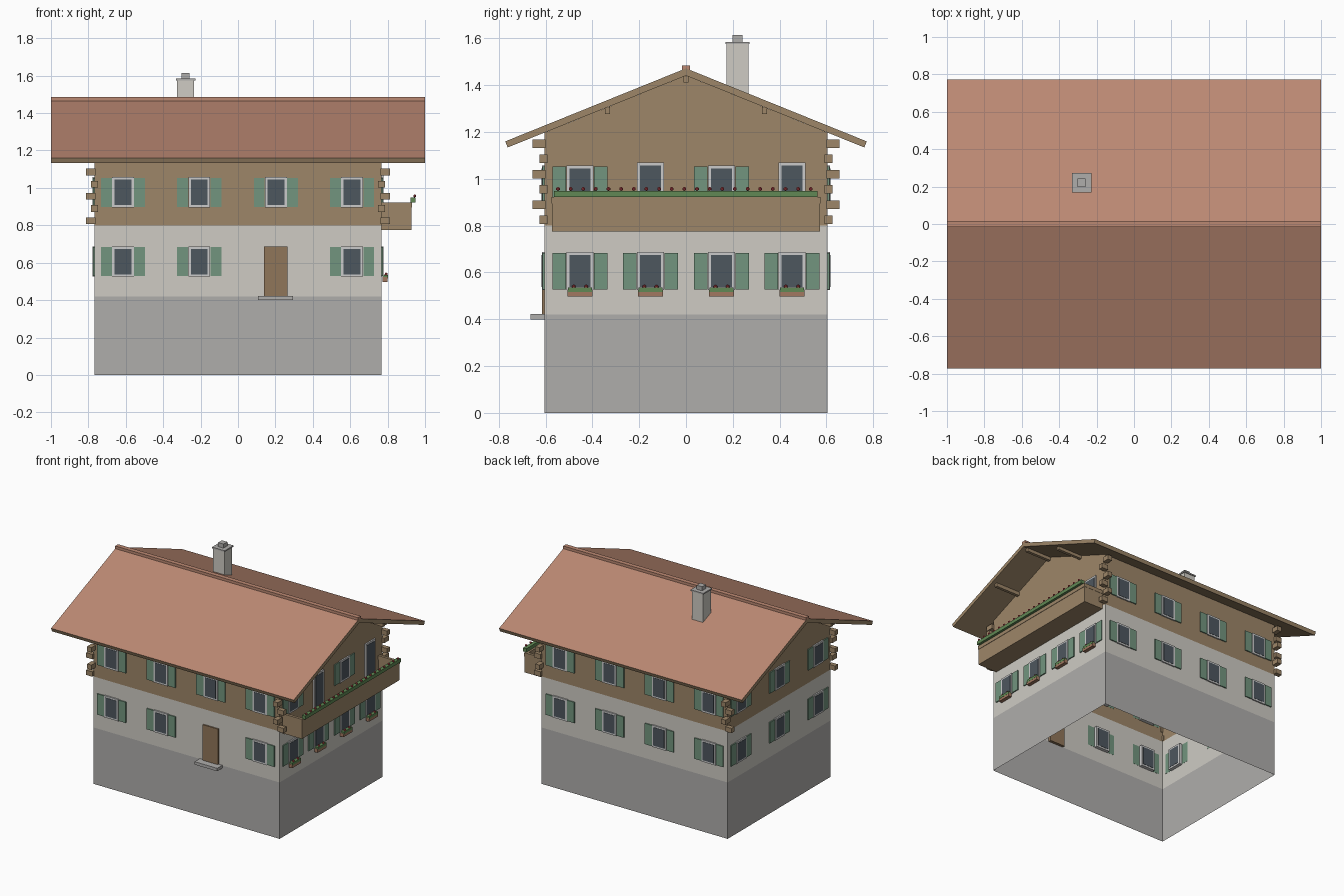
import bpy, bmesh
from mathutils import Matrix

if "Cube" in bpy.data.objects:
    bpy.data.objects.remove(bpy.data.objects["Cube"])

X, Y = 0.767, 0.605          # half size of the house walls


def mat(name, r, g, b):
    m = bpy.data.materials.new(name)
    m.diffuse_color = (r, g, b, 1)
    m.use_nodes = True
    m.node_tree.nodes["Principled BSDF"].inputs["Base Color"].default_value = m.diffuse_color
    return m


WOOD = mat("wood", .34, .24, .14)
DOOR = mat("door_wood", .28, .18, .10)
TILE = mat("tile", .50, .25, .17)
PLASTER = mat("plaster", .62, .60, .55)
STONE = mat("stone", .43, .42, .41)
FRAME = mat("frame", .60, .60, .58)
GLASS = mat("glass", .076, .095, .114)
GREEN = mat("shutter_green", .17, .30, .21)
LEAF = mat("leaf", .12, .25, .09)
RED = mat("flower_red", .50, .06, .07)
POT = mat("planter", .36, .19, .12)


def finish(name, bm, *mats):
    bmesh.ops.recalc_face_normals(bm, faces=bm.faces)
    me = bpy.data.meshes.new(name)
    bm.to_mesh(me)
    bm.free()
    for m in mats:
        me.materials.append(m)
    ob = bpy.data.objects.new(name, me)
    bpy.context.collection.objects.link(ob)
    return ob


def boxes(name, material, spans):
    """One object from many boxes, each (x0, x1, y0, y1, z0, z1)."""
    bm = bmesh.new()
    for x0, x1, y0, y1, z0, z1 in spans:
        m = Matrix.Translation(((x0 + x1) / 2, (y0 + y1) / 2, (z0 + z1) / 2))
        bmesh.ops.create_cube(bm, size=1, matrix=m @ Matrix.Diagonal(
            (abs(x1 - x0), abs(y1 - y0), abs(z1 - z0), 1)))
    return finish(name, bm, material)


def on_wall(side, u0, u1, d0, d1, z0, z1):
    """Box span given along a wall (u) and outward from it (d)."""
    if side in ("front", "back"):
        s = -1 if side == "front" else 1
        return (u0, u1, s * (Y + d0), s * (Y + d1), z0, z1)
    s = -1 if side == "left" else 1
    return (s * (X + d0), s * (X + d1), u0, u1, z0, z1)


def shell(name, material, z0, z1, apex=None):
    """Open wall ring, optionally with gables on the x ends."""
    bm = bmesh.new()
    prof = [(-Y, z0), (-Y, z1)] + ([(0, apex)] if apex else []) + [(Y, z1), (Y, z0)]
    a = [bm.verts.new((-X, y, z)) for y, z in prof]
    b = [bm.verts.new((X, y, z)) for y, z in prof]
    bm.faces.new(a)
    bm.faces.new(b)
    for i, j in ((0, 1), (-2, -1)):
        bm.faces.new((a[i], a[j], b[j], b[i]))
    return finish(name, bm, material)


# Walls
shell("stone_base", STONE, 0, 0.42)
shell("plaster_walls", PLASTER, 0.42, 0.80)
shell("timber_walls", WOOD, 0.80, 1.197, 1.441)

# Roof slab: tiled top, wooden edges and underside
prof = [(0, 1.472), (.772, 1.16), (.762, 1.134), (0, 1.441), (-.762, 1.134), (-.772, 1.16)]
bm = bmesh.new()
a = [bm.verts.new((-1, y, z)) for y, z in prof]
b = [bm.verts.new((1, y, z)) for y, z in prof]
for end in (a, b):
    bm.faces.new((end[0], end[1], end[2], end[3]))
    bm.faces.new((end[0], end[3], end[4], end[5]))
for i in range(6):
    j = (i + 1) % 6
    f = bm.faces.new((a[i], a[j], b[j], b[i]))
    f.material_index = 1 if i in (0, 5) else 0
finish("roof", bm, WOOD, TILE)
boxes("ridge_cap", TILE, [(-1, 1, -.017, .017, 1.462, 1.485)])
boxes("purlins", WOOD, [(-.97, .97, y - .011, y + .011, z, z + .028)
                        for y, z in ((0, 1.412), (-.335, 1.278), (.335, 1.278))])

# Chimney
cx, cy = -.28, .22
for name, h, z0, z1, m in (("chimney", .046, 1.30, 1.575, PLASTER),
                           ("chimney_cap", .052, 1.575, 1.585, STONE),
                           ("chimney_pot", .022, 1.585, 1.615, STONE)):
    boxes(name, m, [(cx - h, cx + h, cy - h, cy + h, z0, z1)])

# Windows and shutters on every wall: (side, centre, z0, z1, shutters)
LOW, UP = (.525, .687), (.895, 1.057)
long_u = (-.615, -.207, .203, .61)
gable_u = (-.453, -.152, .152, .453)
wins = []
for u in long_u:
    wins += [("front", u, *UP, True), ("back", u, *UP, True), ("back", u, *LOW, True)]
    if u != .203:
        wins.append(("front", u, *LOW, True))
for i, u in enumerate(gable_u):
    wins.append(("right", u, *LOW, True))
    wins.append(("right", u, *UP, True) if i % 2 == 0 else ("right", u, .80, 1.07, False))
for u in (-.453, 0, .453):
    wins += [("left", u, *LOW, True), ("left", u, *UP, True)]

boxes("window_frames", FRAME, [on_wall(s, u - .058, u + .058, -.025, .010, z0, z1)
                               for s, u, z0, z1, _ in wins])
boxes("window_panes", GLASS, [on_wall(s, u - .045, u + .045, -.027, .012, z0 + .013, z1 - .013)
                              for s, u, z0, z1, _ in wins])
boxes("shutters", GREEN, [on_wall(s, u + k * .060, u + k * .118, -.001, .008, z0 + .003, z1 - .004)
                          for s, u, z0, z1, sh in wins if sh for k in (-1, 1)])

# Front door and step
boxes("front_door", DOOR, [on_wall("front", .139, .265, -.02, .010, .42, .687)])
boxes("door_step", STONE, [on_wall("front", .108, .294, 0, .060, .40, .422)])

# Crossing log ends at the corners
logs, w = [], .018
for sx in (-1, 1):
    for sy in (-1, 1):
        for z in (1.15, 1.02, .89):
            logs.append((sx * (X - w), sx * (X + w), sy * (Y - .005), sy * (Y + .05), z - w, z + w))
        for z in (1.085, .955, .825):
            logs.append((sx * (X - .005), sx * (X + .046), sy * (Y - .013), sy * (Y + .021), z - w, z + w))
boxes("log_ends", WOOD, logs)

# Balcony on the right gable
boxes("balcony_floor", WOOD, [(X, .928, -.573, .573, .775, .797)])
boxes("balcony_panels", WOOD, [(.912, .928, -.573, .573, .797, .895)] +
      [(X, .912, s * .557, s * .573, .797, .895) for s in (-1, 1)])
boxes("balcony_rail", WOOD, [(.908, .931, -.575, .575, .895, .922)] +
      [(X, .908, s * .555, s * .575, .895, .922) for s in (-1, 1)])

# Flower boxes under the lower right windows, foliage and blossoms
boxes("window_planters", POT, [on_wall("right", u - .053, u + .053, .006, .033, .497, .524)
                               for u in gable_u])
boxes("window_foliage", LEAF, [on_wall("right", u - .051, u + .051, .008, .034, .516, .535)
                               for u in gable_u])
boxes("balcony_foliage", LEAF, [(.922, .950, -.565, .562, .922, .948)])
bm = bmesh.new()
spots = [(.945, -.547 + i * .054, .957) for i in range(21)]
spots += [(X + .025, u + k * .026, .539) for u in gable_u for k in (-1, 1)]
for p in spots:
    bmesh.ops.create_icosphere(bm, subdivisions=1, radius=.009, matrix=Matrix.Translation(p))
finish("blossoms", bm, RED)
